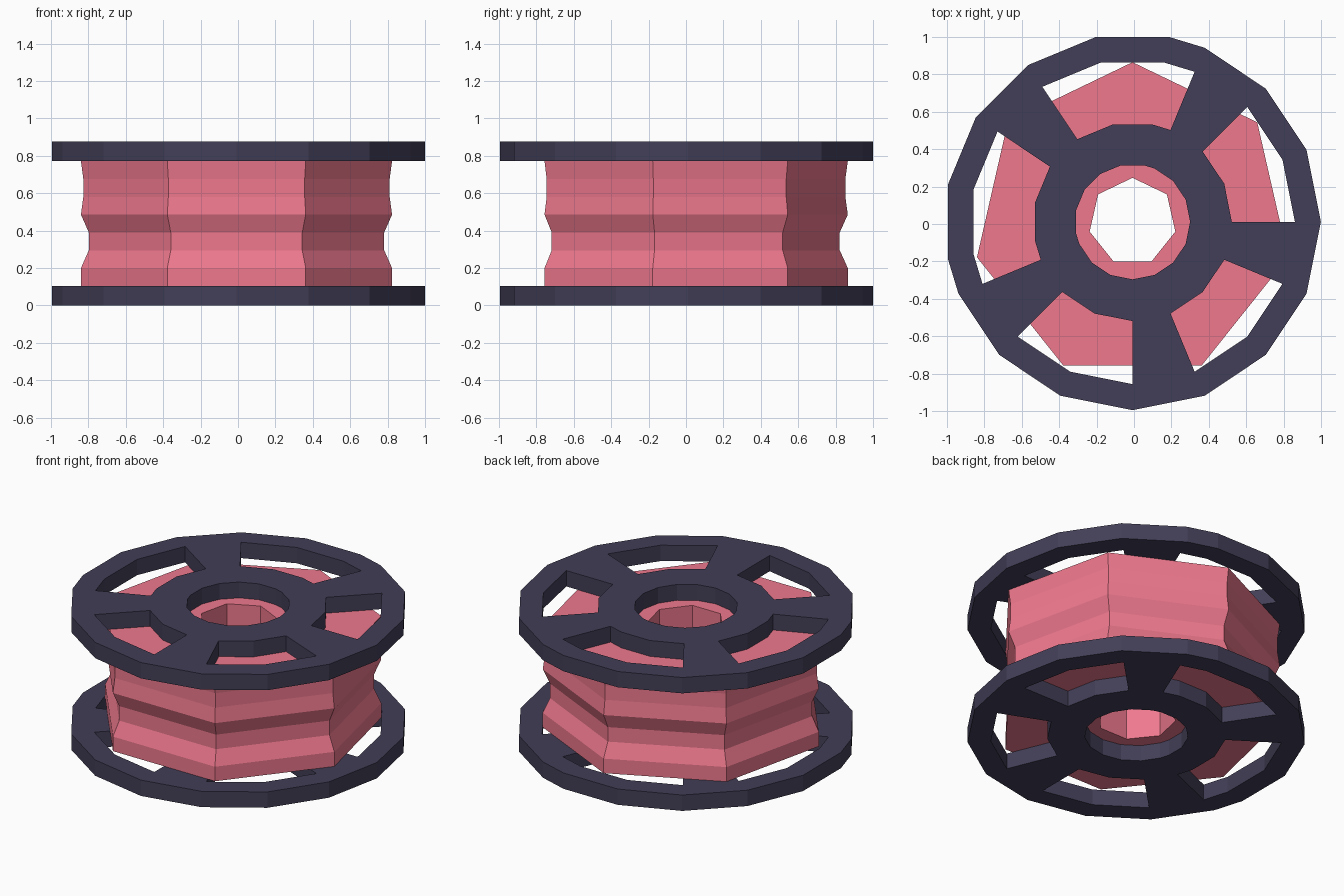
import bpy
from math import radians, cos, sin

if "Cube" in bpy.data.objects:
    bpy.data.objects.remove(bpy.data.objects["Cube"])

CX, CY = -0.008, 0.012   # common axis of flanges and core


def material(name, rgb):
    m = bpy.data.materials.new(name)
    m.diffuse_color = (*rgb, 1)
    m.use_nodes = True
    m.node_tree.nodes["Principled BSDF"].inputs["Base Color"].default_value = m.diffuse_color
    return m


def make_object(name, verts, faces, mat):
    me = bpy.data.meshes.new(name)
    me.from_pydata(verts, [], faces)
    me.materials.append(mat)
    ob = bpy.data.objects.new(name, me)
    bpy.context.collection.objects.link(ob)
    return ob


def polar(r, deg, z):
    return (CX + r * cos(radians(deg)), CY + r * sin(radians(deg)), z)


# Flange: ring grid (bore, hub, rim inside, rim outside) with window cells left out
ANGLES = ([22.5 * i for i in range(4)] + [78.75 + 22.5 * i for i in range(6)]
          + [202.5 + 22.5 * i for i in range(7)])
RADII = (0.308, 0.531, 0.868, 1.007)
SPOKES = (45, 123.75, 202.5, 270, 337.5)   # start angle of each spoke


def flange(name, z, thickness, mat):
    verts = [polar(r, a, z) for r in RADII for a in ANGLES]
    n = len(ANGLES)
    faces = []
    for ring in range(3):
        for i, a in enumerate(ANGLES):
            if ring != 1 or a in SPOKES:
                j = (i + 1) % n
                faces.append((ring * n + i, (ring + 1) * n + i,
                              (ring + 1) * n + j, ring * n + j))
    ob = make_object(name, verts, faces, mat)
    mod = ob.modifiers.new("thickness", "SOLIDIFY")
    mod.thickness = thickness
    mod.offset = 1


# Core: seven-sided tube with a wavy outer profile and straight bore
def core(name, z0, z1, mat):
    outer = (0.853, 0.84, 0.84, 0.853, 0.81, 0.81, 0.853, 0.853)   # top to bottom
    steps = len(outer) - 1
    profile = [(r, z1 + (z0 - z1) * k / steps) for k, r in enumerate(outer)]
    profile += [(0.235, z0), (0.235, z1)]
    sides, m = 7, len(profile)
    verts = [polar(r, 90 + 360 * s / sides, z) for s in range(sides) for r, z in profile]
    faces = []
    for s in range(sides):
        t = (s + 1) % sides
        for k in range(m):
            l = (k + 1) % m
            faces.append((s * m + k, s * m + l, t * m + l, t * m + k))
    make_object(name, verts, faces, mat)


dark = material("dark_plastic", (0.055, 0.048, 0.095))
pink = material("pink_thread", (0.86, 0.19, 0.27))
flange("bottom_flange", 0.0, 0.104, dark)
flange("top_flange", 0.771, 0.104, dark)
core("thread_core", 0.104, 0.771, pink)
